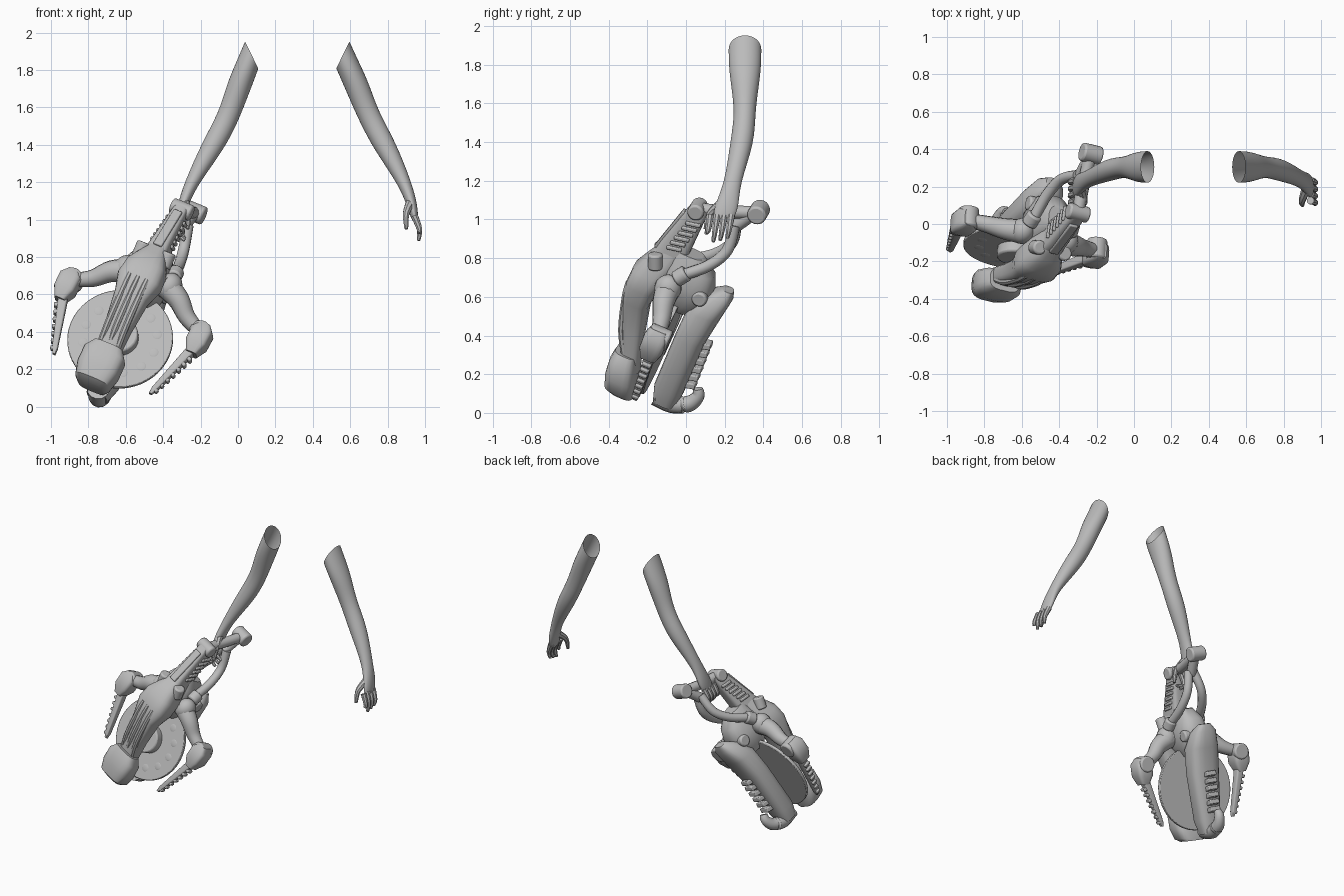
import bpy, bmesh, math
from mathutils import Matrix, Vector

cube = bpy.data.objects.get("Cube")
if cube:
    bpy.data.objects.remove(cube)

grey = bpy.data.materials.new("plain grey")
grey.use_nodes = True
GREY = (.5, .5, .5, 1)
grey.diffuse_color = GREY
grey.node_tree.nodes["Principled BSDF"].inputs["Base Color"].default_value = GREY

# Tilted frame of the machine: x across, -y to its face, z along it to the grip
across = Vector((.9, -.22, -.37)).normalized()
along = Vector((.38, .34, .86))
along = (along - across * along.dot(across)).normalized()
RIG = Matrix((across, along.cross(across), along)).transposed().to_4x4()
RIG.translation = (-.63, -.12, .36)
WORLD = Matrix.Identity(4)
parts = []


def add(name, bm, frame=RIG, bevel=0, subdiv=0):
    """Turn a bmesh into a finished part."""
    bmesh.ops.recalc_face_normals(bm, faces=bm.faces)
    mesh = bpy.data.meshes.new(name)
    bm.to_mesh(mesh)
    bm.free()
    mesh.materials.append(grey)
    part = bpy.data.objects.new(name, mesh)
    bpy.context.collection.objects.link(part)
    part.matrix_world = frame
    if bevel:
        modifier = part.modifiers.new("bevel", "BEVEL")
        modifier.width, modifier.segments = bevel, 2
    if subdiv:
        modifier = part.modifiers.new("smooth", "SUBSURF")
        modifier.levels = modifier.render_levels = subdiv
    parts.append(part)


def skin(name, rings, open_start=False, **options):
    """Join rings of points into a tube."""
    bm = bmesh.new()
    loops = [[bm.verts.new(point) for point in ring] for ring in rings]
    for a, b in zip(loops, loops[1:]):
        for i in range(len(a)):
            bm.faces.new((a[i - 1], a[i], b[i], b[i - 1]))
    if not open_start:
        bm.faces.new(loops[0])
    bm.faces.new(loops[-1])
    add(name, bm, **options)


def oval(centre, u, v, sides=12, square=1):
    """Ring around a centre; a low square value makes it boxy."""
    ring = []
    for i in range(sides):
        angle = math.tau * (i + .5) / sides
        c, s = math.cos(angle), math.sin(angle)
        ring.append(Vector(centre) + Vector(u) * math.copysign(abs(c) ** square, c)
                    + Vector(v) * math.copysign(abs(s) ** square, s))
    return ring


def shell(name, sections, square=.6, shift=lambda z: 0):
    """Body along z from sections: (z, y, half width, half depth)."""
    skin(name, [oval((shift(z), y, z), (width, 0, 0), (0, depth, 0), 20, square)
                for z, y, width, depth in sections])


def tube(name, points, start, end, sides=12, steps=5, **options):
    """Round tube along a smooth path, its radius running from start to end."""
    points = [Vector(p) for p in points]
    padded = [points[0], *points, points[-1]]
    path = []
    for a, b, c, d in zip(padded, padded[1:], padded[2:], padded[3:]):
        for k in range(steps):
            t = k / steps
            path.append(b + (c - a) * t / 2 + (a - b * 5 / 2 + c * 2 - d / 2) * t ** 2
                        + (b * 3 - a - c * 3 + d) / 2 * t ** 3)
    path.append(points[-1])
    rings = []
    for i, p in enumerate(path):
        radius = start + (end - start) * i / (len(path) - 1)
        way = (path[min(i + 1, len(path) - 1)] - path[max(i - 1, 0)]).normalized()
        side = way.cross((0, 1, 0) if abs(way.y) < .85 else (1, 0, 0)).normalized()
        rings.append(oval(p, side * radius, way.cross(side) * radius, sides))
    skin(name, rings, **options)


def rod(name, a, b, radius, sides=24, bevel=.01):
    a, b = Vector(a), Vector(b)
    way = (b - a).normalized()
    side = way.orthogonal().normalized() * radius
    skin(name, [oval(p, side, way.cross(side), sides) for p in (a, b)], bevel=bevel)


def cross_rod(name, half, y, z, radius):
    rod(name, (-half, y, z), (half, y, z), radius)


def spine(*pairs):
    """Path on the centre plane."""
    return [(0, y, z) for y, z in pairs]


def box(name, centre, size, turn, axis):
    bm = bmesh.new()
    bmesh.ops.create_cube(bm, size=1)
    placing = Matrix.Translation(centre) @ Matrix.Rotation(turn, 4, axis) @ Matrix.Diagonal((*size, 1))
    bmesh.ops.transform(bm, matrix=placing, verts=bm.verts)
    add(name, bm, bevel=.006)


def ball(name, centre, size):
    bm = bmesh.new()
    bmesh.ops.create_uvsphere(bm, u_segments=18, v_segments=12, radius=1)
    placing = Matrix.Translation(centre) @ Matrix.Diagonal((*size, 1))
    bmesh.ops.transform(bm, matrix=placing, verts=bm.verts)
    add(name, bm)


# Human arms, open at the shoulder: (x, z, half width, half depth)
ARM = [(.04, 1.8, .066, .088), (0, 1.7, .068, .076), (-.05, 1.55, .06, .054),
       (-.13, 1.4, .065, .066), (-.26, 1.18, .034, .04), (-.3, 1.06, .03, .07), (-.32, .98, .015, .05)]
MIDDLE = .315
for side, s in (("right", 1), ("left", -1)):

    def place(x, y, z):
        """Mirror onto this side; the left arm hangs a little further out."""
        lean = max(0, .025 - abs(z - 1.45) / 20) if side == "left" else 0
        return MIDDLE + s * (x - MIDDLE) + lean, y, z

    rings = [oval(place(.073, .305, 1.88), (0, .088, 0), (s * .037, 0, -.075))]
    for x, z, width, depth in ARM:
        y = .305 - max(0, 1.45 - z) / 4
        rings.append(oval(place(x, y, z), (0, depth, 0), (s * width * .9, 0, -width * .4)))
    skin(side + "_arm", rings, open_start=True, frame=WORLD, subdiv=2)
    # The right fingers curl around the grip, the left ones hang loose
    curl = .05 if side == "right" else 0
    for i in range(4):
        y = .125 + .036 * i
        tip = .88 + (.05 if i == 0 else .008 * i)
        finger = [(-.31, y, 1.02), (-.34, y - .01, .95), (-.335 + curl, y - .02, tip)]
        tube(f"{side}_finger_{i + 1}", [place(*p) for p in finger], .021, .01, 8, frame=WORLD)
    thumb = [(-.285, .19, 1.09), (-.265, .125, 1.03), (-.27, .1, .95)]
    tube(side + "_thumb", [place(*p) for p in thumb], .027, .01, 8, frame=WORLD)

# Round disc with a hub and shallow lugs on its face
rod("disc", (0, -.012, 0), (0, .012, 0), .283, 64, .004)
rod("disc_hub", (0, -.07, 0), (0, 0, 0), .1)
for i in range(12):
    a = math.tau * i / 12
    ball("disc_lug", (.2 * math.cos(a), -.01, .2 * math.sin(a)), (.028, .005, .028))

# Front bar with rails, and its heavy tip
shell("front_bar", [(-.2, -.11, .065, .05), (0, -.165, .075, .06), (.17, -.205, .095, .07),
                    (.27, -.205, .125, .085), (.36, -.19, .115, .095), (.44, -.16, .08, .085), (.52, -.13, .055, .07)])
for x in (-.05, 0, .05):
    tube("bar_rail", [(x, -.15, -.14), (x, -.22, 0), (x, -.265, .18), (x, -.275, .27)], .018, .018, 8)
shell("bar_tip", [(-.35, -.1, .075, .06), (-.33, -.12, .1, .08), (-.26, -.135, .12, .085),
                  (-.17, -.15, .12, .075), (-.12, -.155, .085, .06)])

# Central body
shell("body", [(.22, 0, .06, .07), (.28, 0, .1, .13), (.38, 0, .11, .155),
               (.47, 0, .09, .125), (.54, -.04, .06, .08)], square=.75)
cross_rod("cross_pin", .11, .1, .36, .04)
for x in (-.075, .075):
    rod("front_cap", (x, -.17, .41), (x, -.2, .49), .038)

# Neck with ribbed sides, up to the grip
shell("neck", [(.46, -.13, .065, .09), (.55, -.12, .055, .08), (.8, -.075, .04, .05)], square=.45)
cross_rod("neck_head", .06, -.085, .785, .043)
for i in range(6):
    box("neck_rib", (0, -.12 + .009 * i, .55 + .033 * i), (.135 - .004 * i, .08, .02), .2, "X")
box("neck_spine", (0, -.17, .62), (.05, .04, .26), -.28, "X")

# Grip and its end piece
tube("grip", spine((-.07, .79), (.05, .83), (.22, .905)), .034, .034)
cross_rod("grip_end", .055, .215, .905, .05)
tube("grip_stay", spine((.2, .9), (.16, .83), (.125, .77)), .034, .034)

# Rear housing: a long curved shell behind the disc, with ribs and a hooked foot
shell("rear_housing", [(.43, .215, .04, .03), (.38, .19, .085, .065), (.27, .145, .11, .09),
                       (.1, .125, .11, .08), (-.22, .115, .085, .078), (-.31, .12, .06, .06)], square=.7)
for i in range(6):
    box("housing_rib", (0, .21, .09 - .048 * i), (.075, .06, .032), .25, "X")
tube("hooked_foot", spine((.07, -.285), (.16, -.295), (.24, -.26), (.27, -.2), (.255, -.16)), .06, .025)

# Paired pipes, side arms, elbows and toothed blades
for side, s in (("right", -1), ("left", 1)):
    tube(side + "_pipe", [(s * .02, .125, .79), (s * .055, .14, .66), (s * .085, .08, .55),
                          (s * .11, -.025, .455)], .03, .03)
    rod(side + "_pipe_collar", (s * .11, -.01, .475), (s * .12, -.05, .42), .043)
    ball(side + "_shoulder", (s * .13, -.07, .36), (.065, .07, .075))
    tube(side + "_side_arm", [(s * .1, -.07, .36), (s * .2, -.06, .315), (s * .28, -.03, .25),
                              (s * .38, -.01, .205)], .07, .035)
    rod(side + "_elbow", (s * .38, -.06, .205), (s * .38, .055, .205), .055)
    shell(side + "_elbow_guard", [(.25, -.015, .03, .045), (.21, -.015, .062, .062),
                                  (.13, -.015, .06, .062), (.07, -.015, .03, .04)],
          square=.45, shift=lambda z: s * .39)
    shell(side + "_blade", [(-.225, -.01, .008, .012), (-.19, -.01, .016, .02), (.1, -.01, .028, .03)],
          square=.4, shift=lambda z: s * (.353 + .3 * z))
    for i in range(7):
        t = i / 6
        box(side + "_tooth", (s * (.383 - .082 * t), -.01, .04 - .235 * t),
            (.048 - .012 * t, .05 - .015 * t, .022), s * .31, "Y")

# Smooth shading with sharp edges kept
bpy.ops.object.select_all(action="DESELECT")
for part in parts:
    part.select_set(True)
bpy.context.view_layer.objects.active = parts[0]
bpy.ops.object.shade_smooth_by_angle(angle=math.radians(40))
